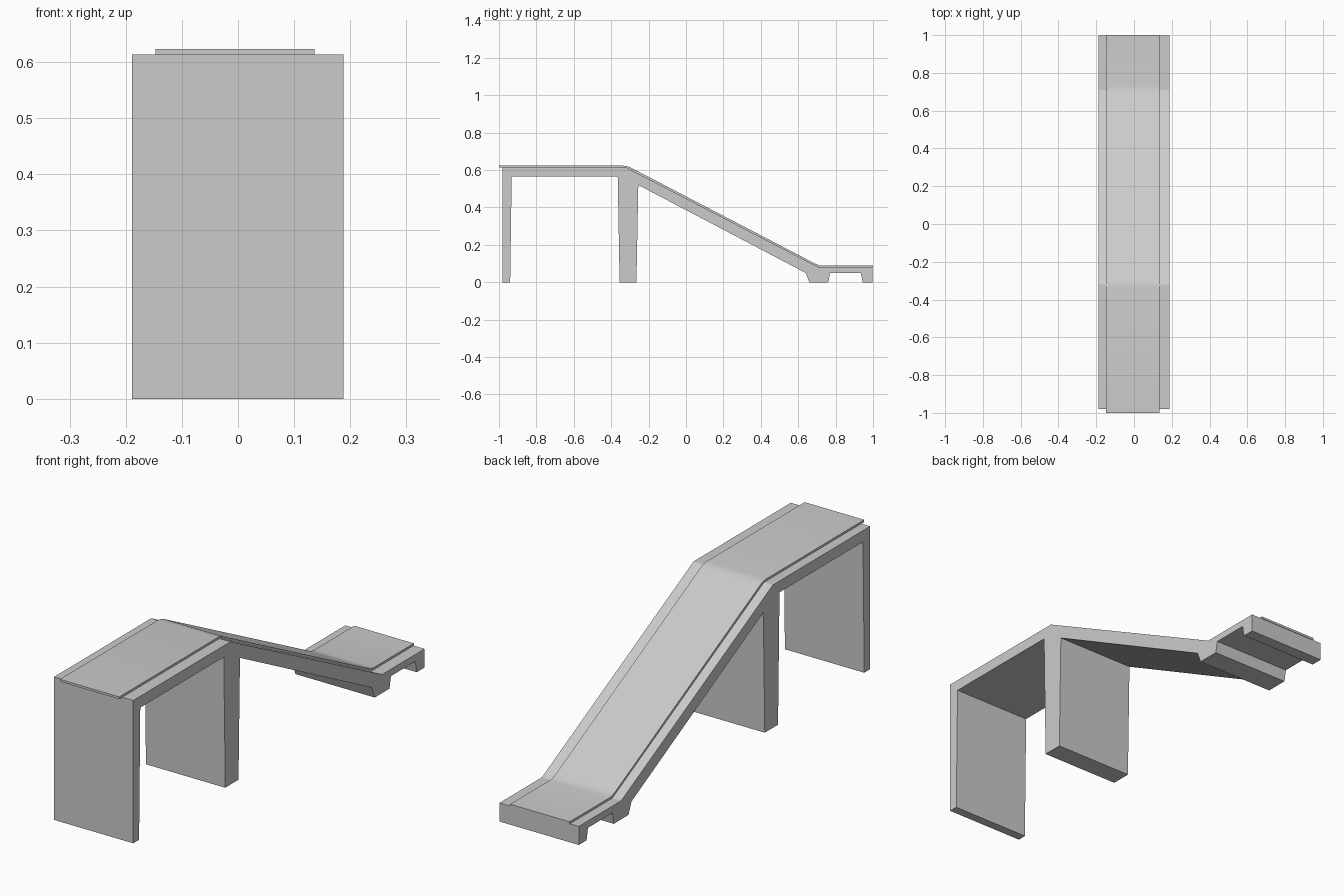
import bpy, bmesh, math

if "Cube" in bpy.data.objects:
    bpy.data.objects.remove(bpy.data.objects["Cube"])


def extrude_profile(name, profile, x0, x1):
    """Solid from a (y, z) outline, extruded along x."""
    bm = bmesh.new()
    face = bm.faces.new([bm.verts.new((x0, y, z)) for y, z in profile])
    out = bmesh.ops.extrude_face_region(bm, geom=[face])
    verts = [v for v in out["geom"] if isinstance(v, bmesh.types.BMVert)]
    bmesh.ops.translate(bm, verts=verts, vec=(x1 - x0, 0, 0))
    bmesh.ops.recalc_face_normals(bm, faces=bm.faces)
    mesh = bpy.data.meshes.new(name)
    bm.to_mesh(mesh)
    bm.free()
    obj = bpy.data.objects.new(name, mesh)
    bpy.context.collection.objects.link(obj)
    return obj


# Supporting frame: deck, ramp, two tall legs and two low feet
frame = [
    (-0.98, 0.614), (-0.32, 0.614), (0.71, 0.08), (0.998, 0.08),
    (0.998, 0), (0.945, 0), (0.935, 0.05), (0.77, 0.05), (0.76, 0),
    (0.66, 0), (0.64, 0.05), (-0.255, 0.52), (-0.265, 0),
    (-0.355, 0), (-0.365, 0.565), (-0.932, 0.565), (-0.94, 0), (-0.98, 0),
]
extrude_profile("ramp_frame", frame, -0.189, 0.188)

# Thin running surface, softly bent at both ends of the slope
surface_top = [
    (-1.0, 0.623), (-0.335, 0.623), (-0.315, 0.620), (-0.295, 0.613),
    (0.69, 0.100), (0.71, 0.092), (0.73, 0.089), (1.0, 0.089),
]
surface_bottom = [(1.0, 0.079), (0.71, 0.079), (-0.32, 0.613), (-1.0, 0.613)]
surface = extrude_profile("running_surface", surface_top + surface_bottom,
                          -0.147, 0.136)
bpy.context.view_layer.objects.active = surface
surface.select_set(True)
bpy.ops.object.shade_smooth_by_angle(angle=math.radians(20))
